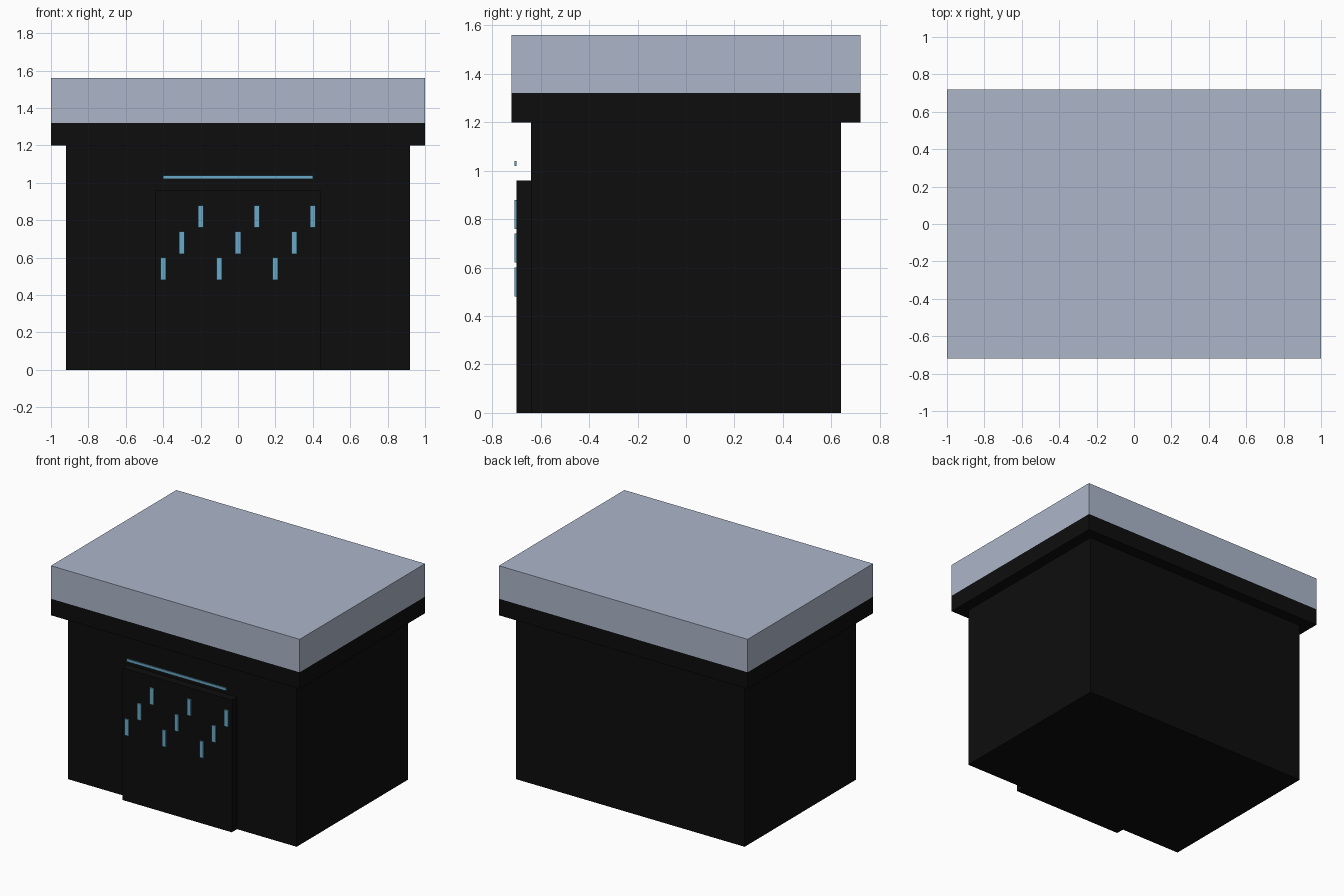
import bpy

cube = bpy.data.objects.get("Cube")
if cube:
    bpy.data.objects.remove(cube, do_unlink=True)


def material(name, rgb):
    mat = bpy.data.materials.new(name)
    mat.use_nodes = True
    mat.diffuse_color = (*rgb, 1)
    mat.node_tree.nodes["Principled BSDF"].inputs["Base Color"].default_value = (*rgb, 1)
    return mat


def box(name, mat, x, y, z):
    """Box spanning the (low, high) range on each axis."""
    spans = (x, y, z)
    bpy.ops.mesh.primitive_cube_add(size=1, location=[(a + b) / 2 for a, b in spans])
    obj = bpy.context.object
    obj.name = name
    obj.scale = [b - a for a, b in spans]
    bpy.ops.object.transform_apply(location=False, rotation=False, scale=True)
    obj.data.materials.append(mat)
    return obj


black = material("black", (0.004, 0.004, 0.004))
pale = material("pale blue grey", (0.413, 0.468, 0.591))
blue = material("light blue", (0.144, 0.402, 0.578))

# Main body and raised front panel
box("body", black, (-0.92, 0.92), (-0.64, 0.64), (0, 1.2))
box("front_panel", black, (-0.44, 0.44), (-0.70, -0.64), (0, 0.96))

# Overhanging roof: dark rim under a pale slab
box("roof_rim", black, (-1, 1), (-0.72, 0.72), (1.2, 1.32))
box("roof_slab", pale, (-1, 1), (-0.72, 0.72), (1.32, 1.56))

# Thin blue bar and the diagonal rows of marks below it
front = (-0.709, -0.70)
box("light_bar", blue, (-0.4, 0.4), front, (1.02, 1.04))
for row in range(3):
    for col in range(3):
        x = -0.4 + 0.1 * row + 0.3 * col
        z = 0.48 + 0.14 * row
        box(f"mark_{row + 1}_{col + 1}", blue, (x - 0.015, x + 0.015), front, (z, z + 0.12))
